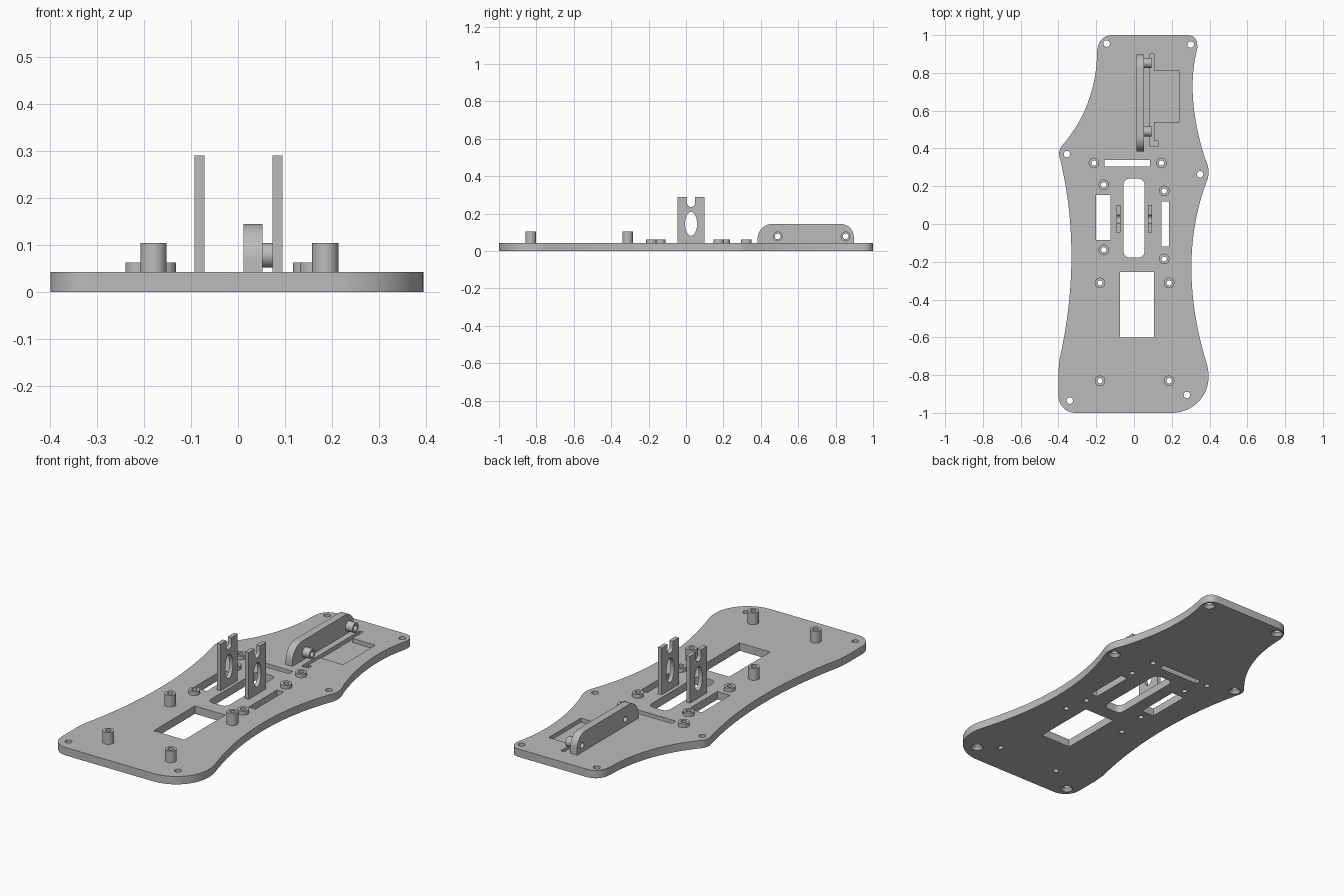
import bpy, bmesh, math

if "Cube" in bpy.data.objects:
    bpy.data.objects.remove(bpy.data.objects["Cube"])

T = 0.042  # plate thickness
grey = bpy.data.materials.new("plain grey")
grey.diffuse_color = (0.5, 0.5, 0.5, 1)
grey.use_nodes = True
grey.node_tree.nodes["Principled BSDF"].inputs["Base Color"].default_value = grey.diffuse_color


# ---- helpers ----
def bez(a, c, b, n=14):
    """Quadratic curve from a to b pulled towards c."""
    return [tuple((1-t)**2*a[k] + 2*t*(1-t)*c[k] + t*t*b[k] for k in (0, 1))
            for t in (i/n for i in range(n + 1))]


def oval(x, y, rx, ry=None, a0=0, a1=360, n=32, closed=True):
    ry = ry or rx
    m = n if closed else n + 1
    return [(x + rx*math.cos(math.radians(a0 + (a1-a0)*i/n)),
             y + ry*math.sin(math.radians(a0 + (a1-a0)*i/n))) for i in range(m)]


def rect(x0, x1, y0, y1, r=0):
    if not r:
        return [(x0, y0), (x1, y0), (x1, y1), (x0, y1)]
    pts = []
    for cx, cy, a in ((x1-r, y1-r, 0), (x0+r, y1-r, 90), (x0+r, y0+r, 180), (x1-r, y0+r, 270)):
        pts += oval(cx, cy, r, None, a, a+90, 8, False)
    return pts


def flat(pts, z):
    return [(x, y, z) for x, y in pts]


def side(pts, x):
    return [(x, y, z) for y, z in pts]


def loft(name, solids, ring_closed=False):
    """Each solid is a list of rings joined in order, capped or closed on itself."""
    bm = bmesh.new()
    for rings in solids:
        vs = [[bm.verts.new(p) for p in r] for r in rings]
        pairs = list(zip(vs, vs[1:]))
        if ring_closed:
            pairs.append((vs[-1], vs[0]))
        else:
            bm.faces.new(vs[0])
            bm.faces.new(vs[-1])
        for a, b in pairs:
            n = len(a)
            for i in range(n):
                bm.faces.new((a[i], a[(i+1) % n], b[(i+1) % n], b[i]))
    bmesh.ops.recalc_face_normals(bm, faces=bm.faces)
    me = bpy.data.meshes.new(name)
    bm.to_mesh(me)
    bm.free()
    me.materials.append(grey)
    ob = bpy.data.objects.new(name, me)
    bpy.context.collection.objects.link(ob)
    return ob


def activate(ob):
    bpy.ops.object.select_all(action='DESELECT')
    ob.select_set(True)
    bpy.context.view_layer.objects.active = ob


def cut(ob, solids):
    cutter = loft("cutter", solids)
    cutter.hide_render = True
    m = ob.modifiers.new("holes", 'BOOLEAN')
    m.operation = 'DIFFERENCE'
    m.solver = 'EXACT'
    m.object = cutter
    activate(ob)
    bpy.ops.object.modifier_apply(modifier=m.name)
    bpy.data.objects.remove(cutter)


def smooth(ob):
    activate(ob)
    bpy.ops.object.shade_smooth_by_angle(angle=math.radians(30))


# ---- base plate outline, anticlockwise from the back right ----
outline = (
    bez((0.28, 1), (0.28, 1), (-0.11, 1), 1)
    + bez((-0.11, 1), (-0.19, 1), (-0.195, 0.91))[1:]
    + bez((-0.195, 0.91), (-0.2, 0.62), (-0.385, 0.41))[1:]
    + bez((-0.385, 0.41), (-0.405, 0.38), (-0.39, 0.34), 6)[1:]
    + bez((-0.39, 0.34), (-0.27, -0.17), (-0.395, -0.72), 20)[1:]
    + [(-0.4, -0.78)]
    + oval(-0.31, -0.91, 0.09, 0.09, 180, 270, 12, False)
    + oval(0.2, -0.81, 0.195, 0.19, 270, 360, 16, False)
    + bez((0.395, -0.81), (0.395, -0.77), (0.385, -0.74), 5)[1:]
    + bez((0.385, -0.74), (0.22, -0.2), (0.39, 0.24), 20)[1:]
    + bez((0.39, 0.24), (0.405, 0.29), (0.375, 0.35), 6)[1:]
    + bez((0.375, 0.35), (0.27, 0.68), (0.335, 0.93))[1:]
    + bez((0.335, 0.93), (0.34, 1), (0.28, 1), 10)[1:-1])
plate = loft("base_plate", [[flat(outline, 0), flat(outline, T)]])

short_posts = [(-0.212, 0.323), (0.145, 0.323), (-0.16, 0.207),
               (0.16, 0.175), (-0.16, -0.137), (0.16, -0.185)]
tall_posts = [(x, y) for x in (-0.18, 0.186) for y in (-0.312, -0.83)]
screws = [(-0.145, 0.955), (0.3, 0.95), (-0.355, 0.37),
          (0.35, 0.263), (-0.34, -0.935), (0.28, -0.905)]

# rectangular windows and the rounded centre slot
openings = [rect(-0.155, 0.085, 0.305, 0.338), rect(-0.2, -0.125, -0.085, 0.153),
            rect(0.145, 0.185, -0.118, 0.12), rect(-0.075, 0.105, -0.6, -0.255),
            rect(-0.055, 0.055, -0.177, 0.24, 0.03)]
# post bores
openings += [oval(x, y, 0.014) for x, y in short_posts + tall_posts]
solids = [[flat(p, -0.01), flat(p, T + 0.01)] for p in openings]
# screw holes countersunk from below
for x, y in screws:
    solids.append([flat(oval(x, y, r), z) for r, z in
                   ((0.034, -0.004), (0.017, 0.016), (0.017, T + 0.01))])
# shallow pocket beside the bracket
pocket = [(0.085, 0.9), (0.105, 0.9), (0.105, 0.81), (0.24, 0.81), (0.24, 0.54),
          (0.105, 0.54), (0.105, 0.44), (0.126, 0.44), (0.126, 0.41), (0.085, 0.41)]
solids.append([flat(pocket, 0.02), flat(pocket, T + 0.01)])
cut(plate, solids)
smooth(plate)

# ---- hollow posts ----
for kind, spots, top in (("short_post", short_posts, 0.062), ("tall_post", tall_posts, 0.104)):
    for x, y in spots:
        smooth(loft(kind, [[flat(oval(x, y, r), z) for r, z in
                            ((0.028, T), (0.028, top), (0.014, top), (0.014, T))]], True))

# ---- pair of notched uprights with oval windows ----
notch = oval(0.027, 0.257, 0.0215, None, 0, -180, 12, False)
profile = ([(-0.045, T - 0.002), (0.1, T - 0.002), (0.1, 0.29), (0.0485, 0.29)]
           + notch + [(0.0055, 0.29), (-0.045, 0.29)])
for cx in (-0.082, 0.084):
    up = loft("upright", [[side(profile, cx - 0.0105), side(profile, cx + 0.0105)]])
    hole = oval(0.027, 0.145, 0.032, 0.064)
    cut(up, [[side(hole, cx - 0.05), side(hole, cx + 0.05)]])
    smooth(up)

# ---- long bracket with two hollow bosses ----
profile = ([(0.383, T - 0.002), (0.897, T - 0.002)]
           + oval(0.827, 0.075, 0.07, None, 0, 90, 12, False)
           + oval(0.463, 0.065, 0.08, None, 90, 180, 12, False))
bracket = loft("bracket", [[side(profile, 0.012), side(profile, 0.052)]])
bosses = (0.49, 0.853)
cut(bracket, [[side(oval(y, 0.078, 0.015), x) for x in (0, 0.08)] for y in bosses])
smooth(bracket)
for y in bosses:
    smooth(loft("bracket_boss", [[side(oval(y, 0.078, r), x) for r, x in
                                  ((0.026, 0.052), (0.026, 0.093), (0.015, 0.093), (0.015, 0.052))]], True))
